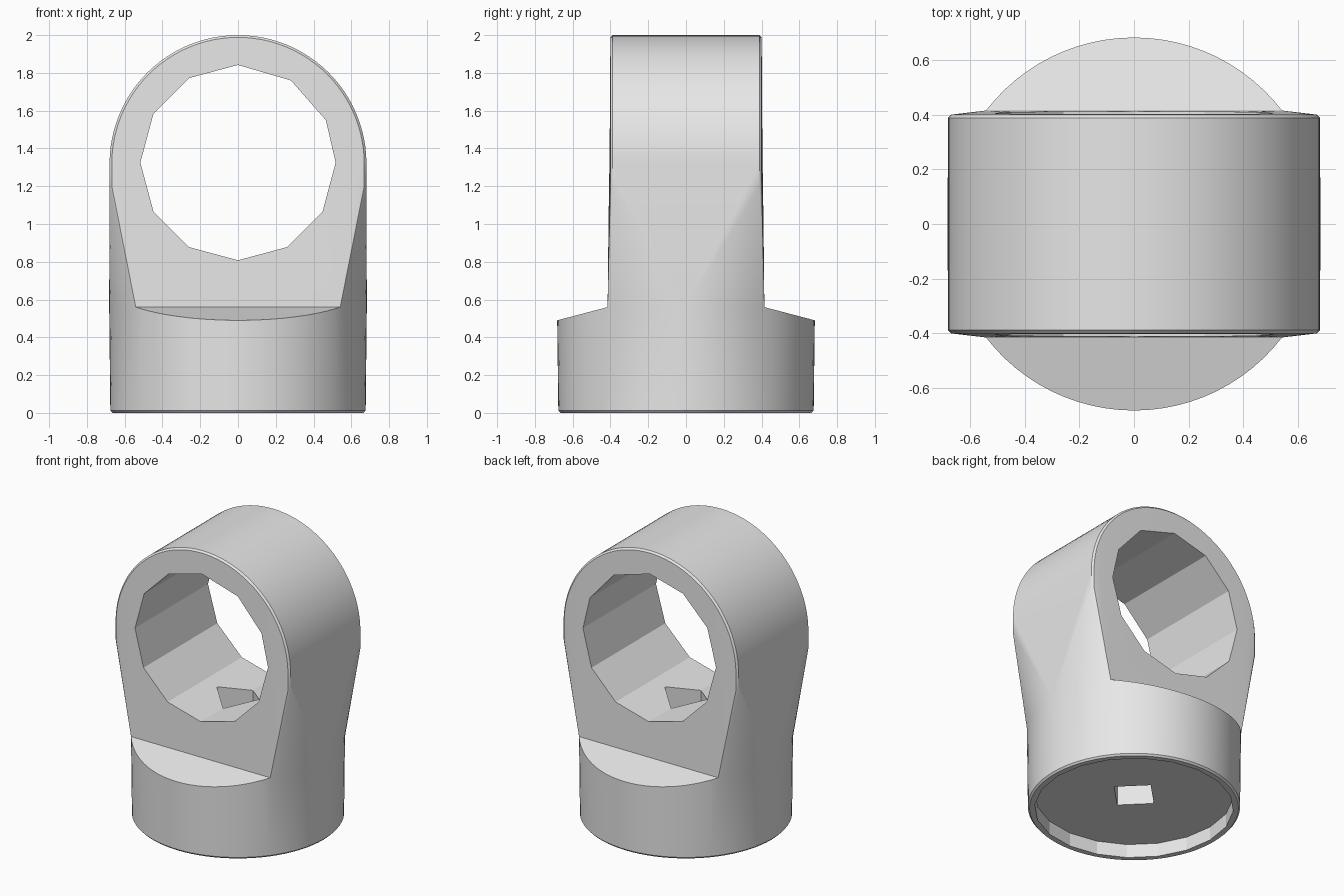
import bpy, bmesh
from math import sin, cos, pi, asin, radians
from mathutils import Vector

if "Cube" in bpy.data.objects:
    bpy.data.objects.remove(bpy.data.objects["Cube"], do_unlink=True)

R = 0.682          # base radius
HALF = 0.4         # half width of the eye along y
FLAT = 0.415       # half width where the eye meets the base
SHOULDER = 0.56    # height of that joint
EYE_Z = 1.32       # height of the bore axis

grey = bpy.data.materials.new("light_grey")
grey.use_nodes = True
grey.diffuse_color = (0.8, 0.8, 0.8, 1)
grey.node_tree.nodes["Principled BSDF"].inputs["Base Color"].default_value = (0.8, 0.8, 0.8, 1)


def hull(points):
    """Convex solid around points, open at the shoulder plane."""
    bm = bmesh.new()
    for p in points:
        bm.verts.new(p)
    bmesh.ops.convex_hull(bm, input=bm.verts[:])
    bmesh.ops.delete(bm, geom=[v for v in bm.verts if not v.link_faces], context='VERTS')
    cap = [f for f in bm.faces if all(abs(v.co.z - SHOULDER) < 1e-4 for v in f.verts)]
    bmesh.ops.delete(bm, geom=cap, context='FACES')
    mesh = bpy.data.meshes.new("hull")
    bm.to_mesh(mesh)
    bm.free()
    return mesh


def new_object(name, bm):
    mesh = bpy.data.meshes.new(name)
    bm.to_mesh(mesh)
    bm.free()
    ob = bpy.data.objects.new(name, mesh)
    bpy.context.collection.objects.link(ob)
    return ob


def prism(name, outline, sweep):
    """Closed prism from an outline moved along sweep."""
    bm = bmesh.new()
    face = bm.faces.new([bm.verts.new(p) for p in outline])
    top = bmesh.ops.extrude_face_region(bm, geom=[face], use_keep_orig=True)
    bmesh.ops.translate(bm, vec=Vector(sweep),
                        verts=[v for v in top["geom"] if isinstance(v, bmesh.types.BMVert)])
    bmesh.ops.recalc_face_normals(bm, faces=bm.faces[:])
    ob = new_object(name, bm)
    ob.hide_render = True
    return ob


def ring(radius, angles, z):
    return [(radius * cos(a), radius * sin(a), z) for a in angles]


# Angles round the base, split exactly where the flat faces begin
a0 = asin(FLAT / R)
side = [-a0 + 2 * a0 * i / 16 for i in range(17)]
front = [a0 + (pi - 2 * a0) * i / 24 for i in range(1, 24)]
angles = side + front + [a + pi for a in side + front]
side_rim = ring(R, side + [a + pi for a in side], SHOULDER)

# Base: round collar with sloping shoulders front and back
slope = (SHOULDER - 0.49) / (R - FLAT)
collar = ring(0.665, angles, 0) + ring(0.676, angles, 0.012) + side_rim
for x, y, z in ring(R, front + [a + pi for a in front], 0):
    collar.append((x, y, SHOULDER - slope * (abs(y) - FLAT)))

# Eye: arch with eased edges, blending down into the round collar
eye = list(side_rim)
for y, r in ((HALF, 0.668), (HALF - 0.012, 0.68)):
    for s in (-1, 1):
        eye += [(r * cos(pi * i / 48), s * y, EYE_Z + r * sin(pi * i / 48)) for i in range(49)]
        eye += [(-r, s * y, 1.2), (r, s * y, 1.2)]

bm = bmesh.new()
for pts in (collar, eye):
    part = hull(pts)
    bm.from_mesh(part)
    bpy.data.meshes.remove(part)
bmesh.ops.remove_doubles(bm, verts=bm.verts[:], dist=1e-4)
bmesh.ops.dissolve_limit(bm, angle_limit=0.004, verts=bm.verts[:], edges=bm.edges[:])
bmesh.ops.recalc_face_normals(bm, faces=bm.faces[:])
body = new_object("eye_fitting", bm)
body.data.materials.append(grey)

# Cutters: twelve-sided bore, shallow socket below, square passage between
bore = [(0.517 * sin(pi * i / 6), -0.8, EYE_Z + 0.005 + 0.517 * cos(pi * i / 6)) for i in range(12)]
bore[1], bore[2] = (0.28, -0.8, 1.76), (0.465, -0.8, 1.55)
cutters = [
    prism("bore_cutter", bore, (0, 1.6, 0)),
    prism("socket_cutter", ring(0.633, [pi * i / 10 for i in range(20)], -0.1), (0, 0, 0.195)),
    prism("passage_cutter", ring(0.165, [pi * i / 2 for i in range(4)], -0.05), (0, 0, 1.1)),
]

bpy.ops.object.select_all(action='DESELECT')
bpy.context.view_layer.objects.active = body
body.select_set(True)
for c in cutters:
    mod = body.modifiers.new(c.name, 'BOOLEAN')
    mod.operation, mod.solver, mod.object = 'DIFFERENCE', 'EXACT', c
    bpy.ops.object.modifier_apply(modifier=mod.name)
    bpy.data.objects.remove(c, do_unlink=True)

bpy.ops.object.shade_smooth_by_angle(angle=radians(17))
